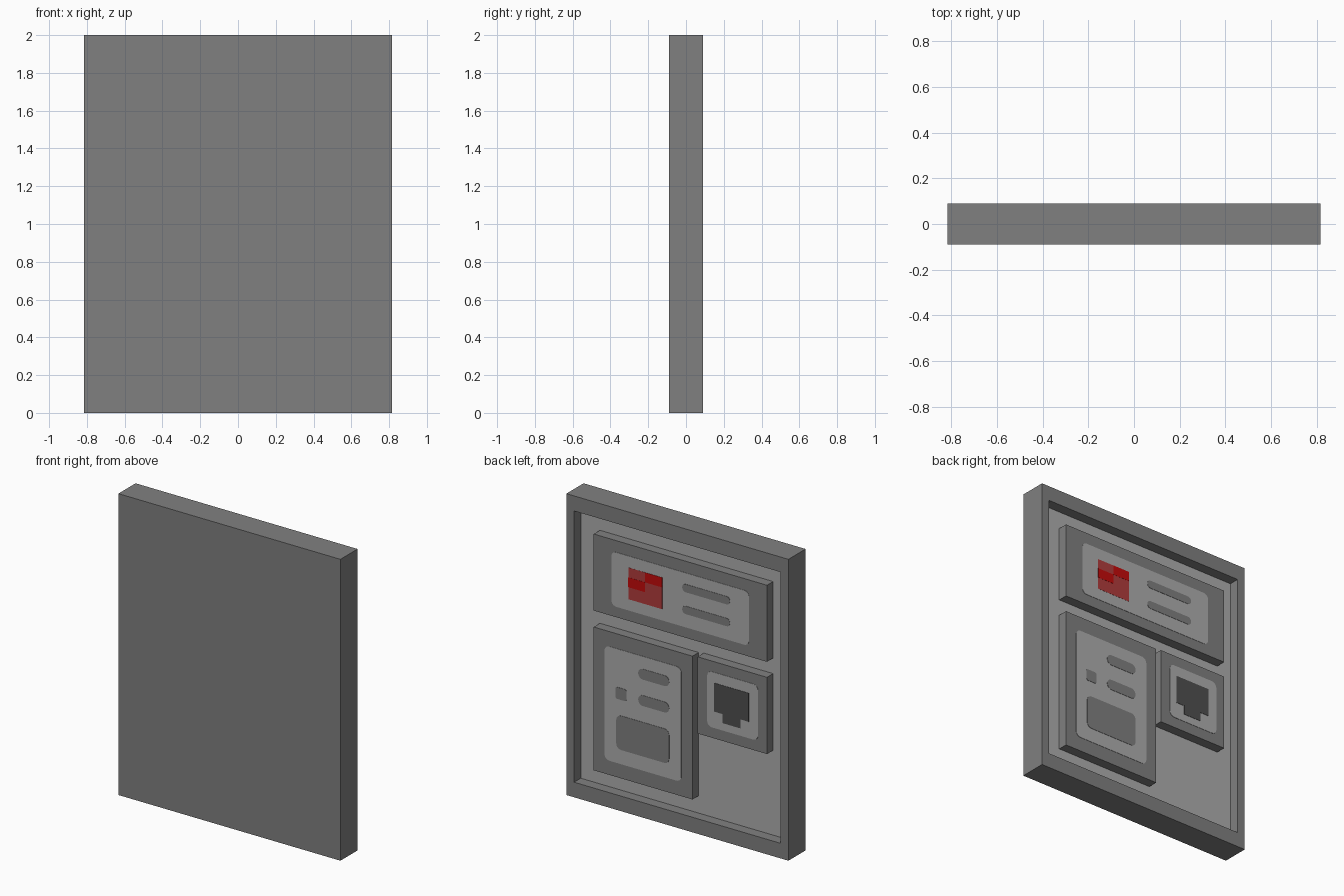
import bpy, bmesh, math
from mathutils import Vector

if "Cube" in bpy.data.objects:
    bpy.data.objects.remove(bpy.data.objects["Cube"])


def material(name, rgb):
    m = bpy.data.materials.new(name)
    m.diffuse_color = (*rgb, 1)
    m.use_nodes = True
    m.node_tree.nodes["Principled BSDF"].inputs["Base Color"].default_value = m.diffuse_color
    return m


GREY = material("mid_grey", (0.216, 0.216, 0.216))
LIGHT = material("light_grey", (0.42, 0.42, 0.42))
DARK = material("dark_grey", (0.078, 0.078, 0.078))
RED = material("bright_red", (0.55, 0.003, 0.003))
DULL_RED = material("dull_red", (0.44, 0.045, 0.045))

FLOOR, FACE, LABEL, MARK = 0.02, 0.085, 0.087, 0.089   # y levels on the back


def finish(name, bm, *mats):
    bmesh.ops.recalc_face_normals(bm, faces=bm.faces)
    me = bpy.data.meshes.new(name)
    bm.to_mesh(me)
    bm.free()
    for m in mats:
        me.materials.append(m)
    ob = bpy.data.objects.new(name, me)
    bpy.context.collection.objects.link(ob)
    return ob


def slab(name, outline, y0, y1, mat):
    """Extrude an (x, z) outline from y0 to y1."""
    bm = bmesh.new()
    face = bm.faces.new([bm.verts.new((x, y0, z)) for x, z in outline])
    ext = bmesh.ops.extrude_face_region(bm, geom=[face])
    verts = [v for v in ext["geom"] if isinstance(v, bmesh.types.BMVert)]
    bmesh.ops.translate(bm, verts=verts, vec=(0, y1 - y0, 0))
    return finish(name, bm, mat)


def rect(x0, x1, z0, z1, r=0.0, seg=5):
    """Rectangle outline, with rounded corners when r > 0."""
    if r == 0:
        return [(x0, z0), (x1, z0), (x1, z1), (x0, z1)]
    pts = []
    centres = [(x1 - r, z1 - r), (x0 + r, z1 - r), (x0 + r, z0 + r), (x1 - r, z0 + r)]
    for q, (cx, cz) in enumerate(centres):
        for i in range(seg + 1):
            a = math.pi / 2 * (q + i / seg)
            pts.append((cx + r * math.cos(a), cz + r * math.sin(a)))
    return pts


# Housing: box with a recessed tray in the back face
bm = bmesh.new()
bmesh.ops.create_cube(bm, size=1)
bmesh.ops.scale(bm, verts=bm.verts, vec=(1.63, 0.18, 2))
bmesh.ops.translate(bm, verts=bm.verts, vec=(0, 0, 1))
bm.faces.ensure_lookup_table()
back = max(bm.faces, key=lambda f: f.calc_center_median().y)
bmesh.ops.inset_individual(bm, faces=[back], thickness=0.08)
for v in back.verts:
    v.co.z = 0.1 if v.co.z < 1 else 1.9
ext = bmesh.ops.extrude_discrete_faces(bm, faces=[back])
floor = ext["faces"][0]
bmesh.ops.translate(bm, verts=floor.verts, vec=(0, FLOOR - 0.09, 0))
floor.material_index = 1
finish("housing", bm, GREY, LIGHT)

# Raised blocks, each with a light rounded label
blocks = {
    "top_block": ((-0.654, 0.618, 1.275, 1.783), (-0.523, 0.487, 1.345, 1.706)),
    "tall_block": ((-0.107, 0.618, 0.215, 1.166), (-0.026, 0.537, 0.31, 1.068)),
    "socket_block": ((-0.654, -0.145, 0.663, 1.172), (-0.589, -0.216, 0.733, 1.102)),
}
for name, (block, label) in blocks.items():
    slab(name, rect(*block), FLOOR - 0.01, FACE, GREY)
    slab(name + "_label", rect(*label, 0.035), FACE - 0.001, LABEL, LIGHT)

# Grey slots and windows on the labels: x0, x1, z0, z1, corner radius
marks = {
    "top_slot_upper": (-0.385, -0.034, 1.579, 1.632, 0.026),
    "top_slot_lower": (-0.385, -0.034, 1.434, 1.487, 0.026),
    "tall_slot_upper": (0.062, 0.289, 0.915, 0.985, 0.034),
    "tall_slot_lower": (0.062, 0.289, 0.74, 0.81, 0.034),
    "small_button": (0.375, 0.457, 0.737, 0.815, 0.015),
    "lower_window": (0.062, 0.45, 0.405, 0.632, 0.035),
}
for name, m in marks.items():
    slab(name, rect(*m), LABEL - 0.001, MARK, GREY)

# Red indicator: three rows, bright cells on a dull square
slab("indicator", rect(0.113, 0.362, 1.42, 1.63), LABEL - 0.001, MARK - 0.001, DULL_RED)
slab("indicator_cell_upper", rect(0.113, 0.238, 1.565, 1.63), LABEL, MARK, RED)
slab("indicator_cell_lower", rect(0.238, 0.362, 1.5, 1.565), LABEL, MARK, RED)

# Dark socket: wide body with a narrow tab below
c = -0.396
half = [(0.065, 0.783), (0.065, 0.843), (0.127, 0.843), (0.127, 1.033)]
slab("socket_opening", [(c + x, z) for x, z in half] + [(c - x, z) for x, z in reversed(half)],
     LABEL - 0.001, MARK, DARK)
